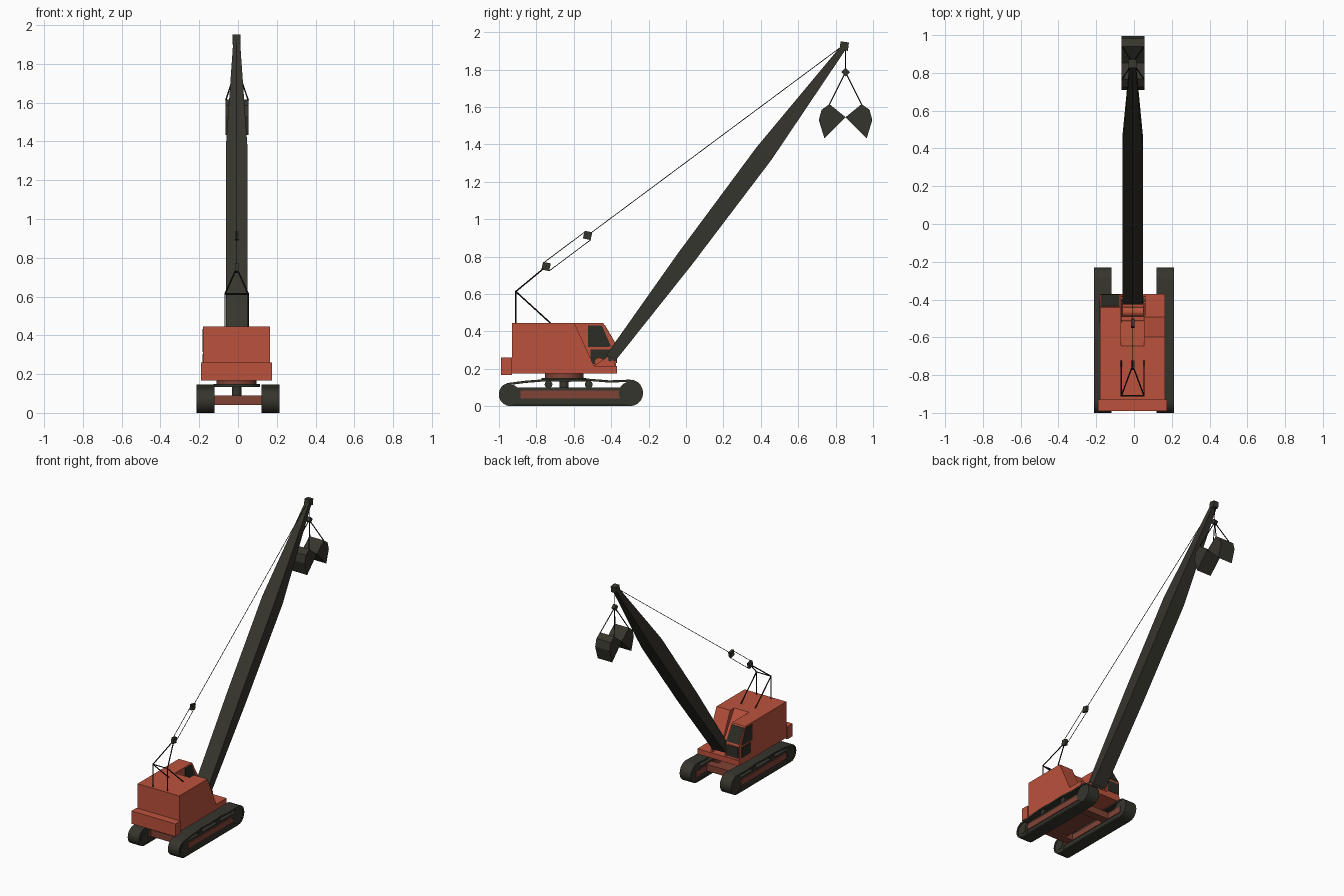
import bpy, bmesh, math
from mathutils import Vector, Matrix

if "Cube" in bpy.data.objects:
    bpy.data.objects.remove(bpy.data.objects["Cube"])

CX = -0.007  # centre line of the slewing upper works


def material(name, rgb):
    m = bpy.data.materials.new(name)
    m.diffuse_color = (*rgb, 1)
    m.use_nodes = True
    m.node_tree.nodes["Principled BSDF"].inputs["Base Color"].default_value = m.diffuse_color
    return m


RED = material("red_paint", (0.50, 0.085, 0.045))
DARK_RED = material("dark_red_paint", (0.22, 0.055, 0.035))
STEEL = material("dark_steel", (0.036, 0.035, 0.026))
GLASS = material("dark_glass", (0.026, 0.026, 0.020))
BLACK = material("black_cable", (0.010, 0.010, 0.009))


def finish(name, bm, mat, smooth=False):
    bmesh.ops.recalc_face_normals(bm, faces=bm.faces)
    me = bpy.data.meshes.new(name)
    bm.to_mesh(me)
    bm.free()
    me.materials.append(mat)
    ob = bpy.data.objects.new(name, me)
    bpy.context.collection.objects.link(ob)
    if smooth:
        bpy.ops.object.select_all(action='DESELECT')
        bpy.context.view_layer.objects.active = ob
        ob.select_set(True)
        bpy.ops.object.shade_smooth_by_angle(angle=math.radians(35))
    return ob


def prism(name, pts, x0, x1, mat):
    """Side profile (y, z) extruded across x."""
    bm = bmesh.new()
    a = [bm.verts.new((x0, y, z)) for y, z in pts]
    b = [bm.verts.new((x1, y, z)) for y, z in pts]
    bm.faces.new(a)
    bm.faces.new(b)
    for i in range(len(pts)):
        j = (i + 1) % len(pts)
        bm.faces.new((a[i], a[j], b[j], b[i]))
    return finish(name, bm, mat)


def box(name, x, y, z, mat):
    return prism(name, [(y[0], z[0]), (y[1], z[0]), (y[1], z[1]), (y[0], z[1])], x[0], x[1], mat)


def rod(name, p, q, r, mat, sides=6):
    p, q = Vector(p), Vector(q)
    bm = bmesh.new()
    rot = (q - p).to_track_quat('Z', 'Y').to_matrix().to_4x4()
    bmesh.ops.create_cone(bm, cap_ends=True, segments=sides, radius1=r, radius2=r,
                          depth=(q - p).length, matrix=Matrix.Translation((p + q) / 2) @ rot)
    return finish(name, bm, mat, sides > 8)


def block(name, y, z, size, width, angle, mat):
    h = size / math.sqrt(2)
    pts = [(y + h * math.cos(math.radians(angle + a)), z + h * math.sin(math.radians(angle + a)))
           for a in (45, 135, 225, 315)]
    return prism(name, pts, CX - width / 2, CX + width / 2, mat)


def arc(cy, cz, r, a0, a1, n):
    return [(cy + r * math.cos(math.radians(a0 + (a1 - a0) * i / n)),
             cz + r * math.sin(math.radians(a0 + (a1 - a0) * i / n))) for i in range(n + 1)]


def belt(name, path, t, x0, x1, mat):
    """Closed band of thickness t along a counter-clockwise (y, z) path."""
    bm = bmesh.new()
    rings = []
    for i, (y, z) in enumerate(path):
        a, b = path[i - 1], path[(i + 1) % len(path)]
        d = Vector((b[0] - a[0], b[1] - a[1])).normalized()
        iy, iz = y - d.y * t, z + d.x * t
        rings.append([bm.verts.new(c) for c in ((x0, y, z), (x1, y, z), (x1, iy, iz), (x0, iy, iz))])
    for i, r in enumerate(rings):
        s = rings[(i + 1) % len(rings)]
        for k in range(4):
            m = (k + 1) % 4
            bm.faces.new((r[k], r[m], s[m], s[k]))
    return finish(name, bm, mat, True)


# Crawler tracks
track_path = (arc(-0.30, 0.071, 0.071, -90, 90, 10)
              + [(-0.41, 0.138), (-0.52, 0.147), (-0.63, 0.142), (-0.735, 0.146), (-0.86, 0.136)]
              + arc(-0.938, 0.063, 0.063, 90, 270, 10))
for side, s in (("left", -1), ("right", 1)):
    xo, xi = s * 0.213, s * 0.12
    belt(side + "_track_belt", track_path, 0.012, xi, xo, STEEL)
    rod(side + "_front_sprocket", (s * 0.124, -0.938, 0.063), (s * 0.207, -0.938, 0.063), 0.052, STEEL, 20)
    rod(side + "_front_hub", (s * 0.12, -0.938, 0.063), (s * 0.211, -0.938, 0.063), 0.032, STEEL, 16)
    rod(side + "_rear_idler", (s * 0.124, -0.30, 0.071), (s * 0.209, -0.30, 0.071), 0.06, STEEL, 20)
    box(side + "_track_frame", (s * 0.126, s * 0.202), (-0.93, -0.30), (0.01, 0.1), STEEL)
    box(side + "_frame_outer_panel", (s * 0.202, s * 0.208), (-0.885, -0.29), (0.04, 0.085), DARK_RED)
    box(side + "_frame_inner_panel", (s * 0.12, s * 0.126), (-0.885, -0.29), (0.04, 0.085), DARK_RED)
    for i, y in enumerate((-0.735, -0.52)):
        rod(f"{side}_carrier_roller_{i}", (s * 0.13, y, 0.116), (s * 0.203, y, 0.116), 0.021, STEEL, 12)

# Undercarriage and slewing ring
for i, y in enumerate((-0.83, -0.45)):
    box(f"cross_beam_{i}", (-0.13, 0.13), (y - 0.03, y + 0.03), (0.04, 0.09), DARK_RED)
box("centre_frame", (-0.07, 0.07), (-0.82, -0.46), (0.05, 0.09), DARK_RED)
rod("slew_pin", (CX, -0.652, 0.07), (CX, -0.652, 0.14), 0.025, STEEL, 12)
rod("slew_plate", (CX, -0.652, 0.133), (CX, -0.652, 0.15), 0.12, STEEL, 24)
rod("slew_ring", (CX, -0.652, 0.15), (CX, -0.652, 0.18), 0.103, DARK_RED, 24)

# Machinery house: deck, right house, boom recess, cab on the left
box("deck", (-0.18, 0.165), (-0.93, -0.37), (0.175, 0.215), RED)
prism("machinery_house", [(-0.93, 0.21), (-0.49, 0.21), (-0.505, 0.245), (-0.597, 0.445), (-0.93, 0.445)],
      0.052, 0.165, RED)
prism("house_middle", [(-0.93, 0.21), (-0.51, 0.21), (-0.52, 0.245), (-0.645, 0.445), (-0.93, 0.445)],
      -0.07, 0.052, RED)
prism("cab", [(-0.93, 0.21), (-0.373, 0.21), (-0.373, 0.325), (-0.443, 0.445), (-0.93, 0.445)],
      -0.18, -0.07, RED)
box("counterweight", (-0.19, 0.175), (-0.99, -0.93), (0.166, 0.261), RED)

# Cab windows as thin plates
for side, x0, x1 in (("outer", -0.183, -0.179), ("inner", -0.071, -0.067)):
    prism(side + "_side_window", [(-0.525, 0.315), (-0.40, 0.318), (-0.45, 0.432), (-0.525, 0.432)], x0, x1, GLASS)
    prism(side + "_lower_window", [(-0.51, 0.225), (-0.40, 0.225), (-0.40, 0.304), (-0.51, 0.304)], x0, x1, GLASS)
prism("windscreen", [(-0.378, 0.33), (-0.374, 0.332), (-0.434, 0.435), (-0.44, 0.435)], -0.174, -0.076, GLASS)
box("lower_windscreen", (-0.172, -0.078), (-0.374, -0.370), (0.23, 0.312), GLASS)

# Boom foot brackets and pin
for i, x in enumerate((-0.069, 0.049)):
    prism(f"boom_bracket_{i}", [(-0.50, 0.21), (-0.38, 0.21), (-0.385, 0.25), (-0.42, 0.265)], x, x + 0.012, RED)
rod("boom_foot_pin", (-0.07, -0.405, 0.25), (0.062, -0.405, 0.25), 0.012, STEEL, 12)
rod("winch_drum", (-0.06, -0.465, 0.235), (0.05, -0.465, 0.235), 0.025, RED, 12)

# Boom lofted through four rectangular sections
foot, tip = Vector((CX, -0.403, 0.257)), Vector((CX, 0.84, 1.915))
axis = (tip - foot).normalized()
up = Vector((0, -axis.z, axis.y))
bm = bmesh.new()
loops = []
for t, depth, width in ((0, 0.029, 0.055), (0.317, 0.048, 0.055), (0.66, 0.052, 0.055), (1, 0.016, 0.017)):
    c = foot.lerp(tip, t)
    loops.append([bm.verts.new(c + up * depth * v + Vector((width * u, 0, 0)))
                  for u, v in ((-1, -1), (1, -1), (1, 1), (-1, 1))])
for a, b in zip(loops, loops[1:]):
    for k in range(4):
        bm.faces.new((a[k], a[(k + 1) % 4], b[(k + 1) % 4], b[k]))
bm.faces.new(loops[0])
bm.faces.new(loops[-1])
finish("boom", bm, STEEL)
block("boom_head", 0.846, 1.925, 0.045, 0.042, -8, STEEL)

# Gantry on the roof
top = (-0.91, 0.613)
lower, upper = (-0.748, 0.747), (-0.526, 0.913)
for side, s in (("left", -1), ("right", 1)):
    x = CX + s * 0.06
    rod(side + "_gantry_post", (x, -0.91, 0.44), (x, *top), 0.004, BLACK)
    rod(side + "_gantry_brace", (x, -0.72, 0.44), (x, *top), 0.004, BLACK)
    rod(side + "_gantry_stay", (x, *top), (CX, *lower), 0.004, BLACK)
rod("gantry_crossbar", (CX - 0.06, *top), (CX + 0.06, *top), 0.004, BLACK)

# Pulley blocks and boom suspension cables
block("lower_pulley_block", *lower, 0.042, 0.018, -12, STEEL)
block("upper_pulley_block", *upper, 0.042, 0.018, -12, STEEL)
for i, (dy, dz) in enumerate(((-0.013, 0.02), (0.016, -0.024))):
    rod(f"pulley_cable_{i}", (CX, lower[0] + dy, lower[1] + dz), (CX, upper[0] + dy, upper[1] + dz), 0.002, BLACK)
rod("boom_cable", (CX, *upper), (CX, 0.835, 1.925), 0.002, BLACK)

# Clamshell grab
GY = 0.853
rod("hoist_cable", (CX, GY, 1.91), (CX, GY, 1.79), 0.0025, BLACK)
block("hoist_block", GY, 1.786, 0.033, 0.025, 45, STEEL)
shell = [(0, 1.545), (0.086, 1.615), (0.128, 1.585), (0.143, 1.53), (0.113, 1.432)]
for side, s in (("front", -1), ("rear", 1)):
    prism(side + "_grab_shell", [(GY + s * y, z) for y, z in shell], CX - 0.058, CX + 0.062, STEEL)
    for i, x in enumerate((-0.056, 0.06)):
        rod(f"{side}_grab_arm_{i}", (CX, GY, 1.785), (CX + x, GY + s * 0.087, 1.612), 0.0035, BLACK)
